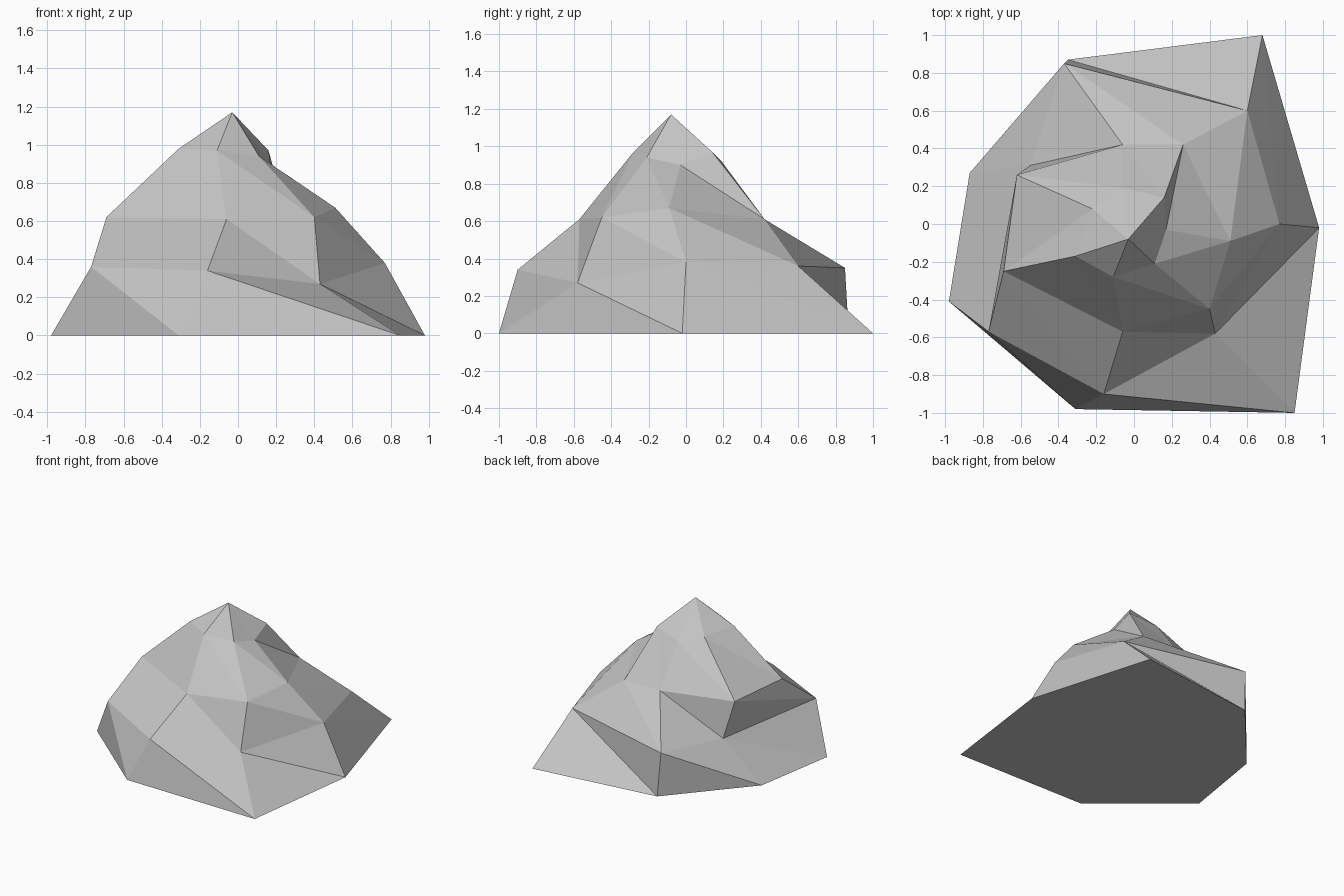
import bpy
import bmesh

if "Cube" in bpy.data.objects:
    bpy.data.objects.remove(bpy.data.objects["Cube"])

# Seven-sided rings of the rock, from the ground up, all starting at the left front
RINGS = [
    [(-.98, -.41, 0), (-.31, -.98, 0), (.85, -1.0, 0), (.98, -.02, 0),
     (.68, 1.0, 0), (-.35, .87, 0), (-.87, .27, 0)],
    [(-.77, -.57, .36), (-.16, -.90, .34), (.43, -.58, .27), (.77, 0, .38),
     (.60, .60, .36), (-.37, .85, .35), (-.55, .31, .31)],
    [(-.69, -.25, .62), (-.06, -.57, .61), (.40, -.45, .62), (.51, -.09, .67),
     (.26, .42, .61), (-.06, .42, .61), (-.62, .26, .61)],
    [(-.31, -.17, .98), (-.11, -.28, .97), (.11, -.21, .94), (.17, -.03, .90),
     (.16, .14, .97), (-.06, .19, .92), (-.22, .08, .96)],
]
PEAK = (-.03, -.08, 1.17)

bm = bmesh.new()
rings = [[bm.verts.new(p) for p in ring] for ring in RINGS]
peak = bm.verts.new(PEAK)
n = len(rings[0])

# Sloping sides: two triangles between each pair of ring corners
for low, high in zip(rings, rings[1:]):
    for i in range(n):
        j = (i + 1) % n
        bm.faces.new((low[i], low[j], high[i]))
        bm.faces.new((low[j], high[j], high[i]))

# Summit fan
for i in range(n):
    bm.faces.new((rings[-1][i], rings[-1][(i + 1) % n], peak))

# Flat underside
bm.faces.new(rings[0][::-1])

mesh = bpy.data.meshes.new("rock")
bm.to_mesh(mesh)
bm.free()

# Plain grey stone, flat shaded
stone = bpy.data.materials.new("grey stone")
stone.diffuse_color = (.55, .55, .55, 1)
stone.use_nodes = True
stone.node_tree.nodes["Principled BSDF"].inputs["Base Color"].default_value = stone.diffuse_color
mesh.materials.append(stone)
rock = bpy.data.objects.new("rock", mesh)
bpy.context.collection.objects.link(rock)
